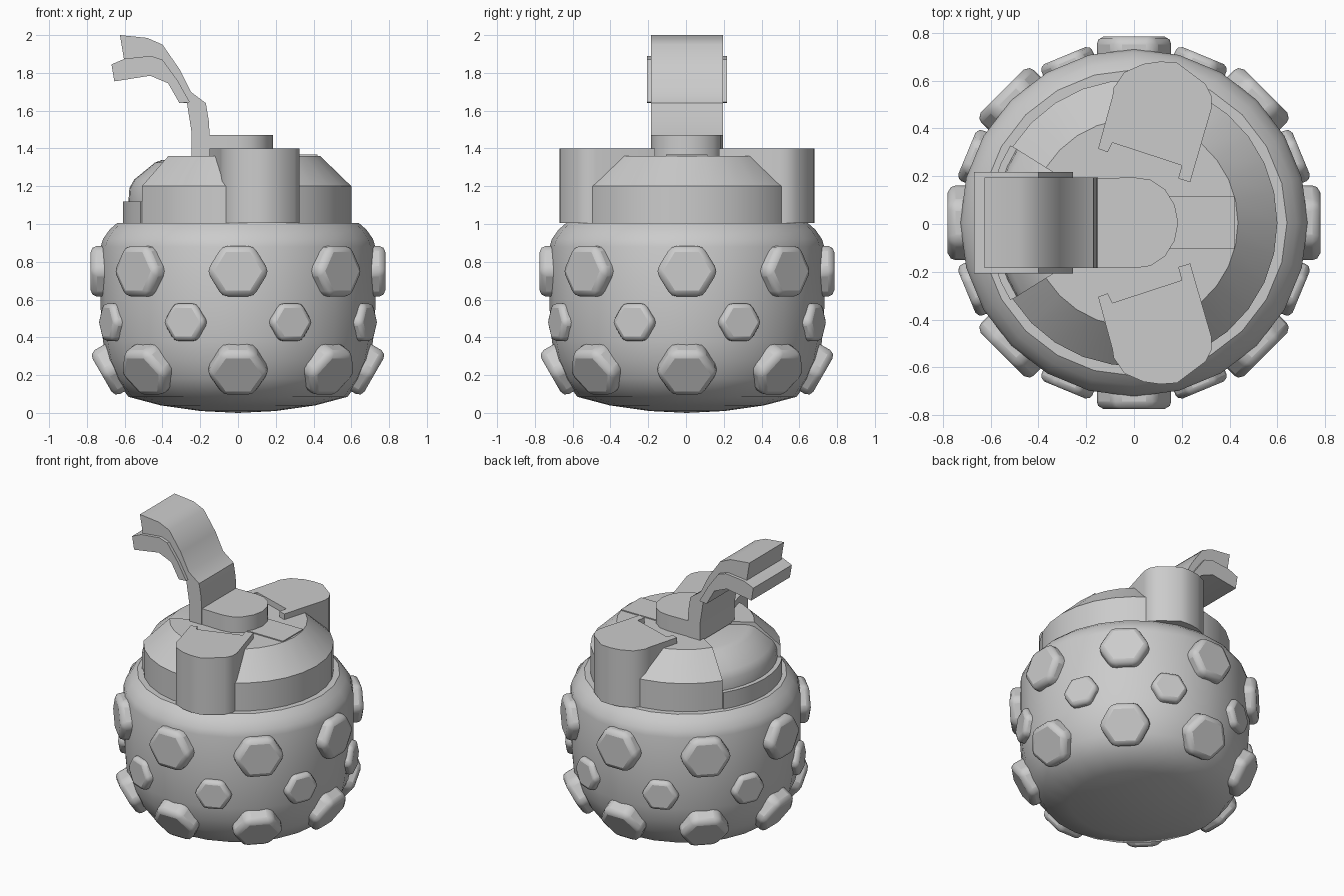
import bpy, bmesh, math
from mathutils import Matrix, Vector

if "Cube" in bpy.data.objects:
    bpy.data.objects.remove(bpy.data.objects["Cube"])

GREY = (0.6, 0.6, 0.6, 1)
mat = bpy.data.materials.new("plain grey")
mat.use_nodes = True
mat.diffuse_color = GREY
mat.node_tree.nodes["Principled BSDF"].inputs["Base Color"].default_value = GREY
CY = 0.005  # shared axis of the body and cap


def finish(name, bm, smooth=None, bevel=0, segments=2):
    bmesh.ops.remove_doubles(bm, verts=bm.verts, dist=0.0005)
    bmesh.ops.recalc_face_normals(bm, faces=bm.faces)
    mesh = bpy.data.meshes.new(name)
    bm.to_mesh(mesh)
    bm.free()
    mesh.materials.append(mat)
    ob = bpy.data.objects.new(name, mesh)
    bpy.context.collection.objects.link(ob)
    if bevel:
        mod = ob.modifiers.new("soft edges", "BEVEL")
        mod.width, mod.segments = bevel, segments
    if smooth:
        bpy.ops.object.select_all(action="DESELECT")
        ob.select_set(True)
        bpy.context.view_layer.objects.active = ob
        bpy.ops.object.shade_smooth_by_angle(angle=math.radians(smooth))
    return ob


def revolve(name, profile, start, end, steps, smooth):
    """Spin an (r, z) profile about the vertical axis; close part turns."""
    bm = bmesh.new()
    rings = []
    for i in range(steps + 1):
        a = math.radians(start + (end - start) * i / steps)
        rings.append([bm.verts.new((r * math.cos(a), r * math.sin(a) + CY, z))
                      for r, z in profile])
    for a, b in zip(rings, rings[1:]):
        for j in range(len(profile) - 1):
            bm.faces.new((a[j], b[j], b[j + 1], a[j + 1]))
    if end - start < 360:
        bm.faces.new(rings[0])
        bm.faces.new(rings[-1])
    return finish(name, bm, smooth)


def extrude(name, points, offset, place, **kw):
    """Extrude a flat outline; place maps an outline point to 3D."""
    bm = bmesh.new()
    face = bm.faces.new([bm.verts.new(place(*p)) for p in points])
    geo = bmesh.ops.extrude_face_region(bm, geom=[face])["geom"]
    bmesh.ops.translate(bm, vec=offset,
                        verts=[v for v in geo if isinstance(v, bmesh.types.BMVert)])
    return finish(name, bm, **kw)


# Rounded body
revolve("body", [(0, 0.0), (0.2, 0.01), (0.41, 0.04), (0.58, 0.085), (0.65, 0.18),
                 (0.695, 0.28), (0.715, 0.38), (0.727, 0.55), (0.727, 0.88),
                 (0.715, 0.92), (0.68, 0.97), (0.64, 1.005), (0, 1.005)],
        0, 360, 24, 40)


# Hexagonal studs in three staggered rows
def stud_row(name, radius, z, size, depth, tilt, turn):
    for i in range(8):
        bm = bmesh.new()
        bmesh.ops.create_cone(bm, cap_ends=True, segments=6, radius1=size,
                              radius2=size, depth=depth)
        if min(abs(v.co.y) for v in bm.verts) > 0.01:
            bmesh.ops.rotate(bm, verts=bm.verts, matrix=Matrix.Rotation(math.pi / 6, 3, "Z"))
        # lay the hexagon upright with its points to the sides, facing +x
        upright = Matrix(((0, 0, 1), (1, 0, 0), (0, 0.94, 0))).to_4x4()
        spin = Matrix.Rotation(math.radians(45 * i + turn), 4, "Z")
        lean = Matrix.Rotation(math.radians(tilt), 4, "Y")
        move = Matrix.Translation(Vector((radius, 0, z)))
        shift = Matrix.Translation(Vector((0, CY, 0)))
        inward = Matrix.Translation(Vector((-depth / 2, 0, 0)))
        bm.transform(shift @ spin @ move @ lean @ inward @ upright)
        finish(f"{name}_{i + 1}", bm, 50, size * 0.2)


stud_row("upper_stud", 0.78, 0.75, 0.165, 0.13, 0, 0)
stud_row("middle_stud", 0.757, 0.48, 0.122, 0.1, 0, 22.5)
stud_row("lower_stud", 0.72, 0.2, 0.165, 0.13, 30, 0)

# Cap: main cone, and a lowered wedge with a rim under the lever
WEDGE = 148
revolve("cap", [(0, 1.0), (0.6, 1.0), (0.6, 1.2), (0.435, 1.36), (0, 1.36)],
        -WEDGE, WEDGE, 24, 30)
revolve("cap_wedge", [(0, 1.0), (0.61, 1.0), (0.61, 1.12), (0.58, 1.12), (0.575, 1.19),
                      (0.55, 1.235), (0.44, 1.325), (0.4, 1.34), (0, 1.34)],
        WEDGE, 360 - WEDGE, 8, 30)

# Thin plate on top of the cap
extrude("cap_plate", [(0.1, -0.11), (0.42, -0.11), (0.42, 0.11), (0.1, 0.11)],
        (0, 0, 0.009), lambda x, y: (x, y + CY, 1.358))

# Two mirrored side lobes with hooked inner ends
lobe = [(-0.15, 0.31), (-0.11, 0.295), (-0.09, 0.335), (0.2, 0.24), (0.185, 0.185),
        (0.235, 0.17), (0.325, 0.48), (0.325, 0.53), (0.3, 0.58), (0.18, 0.67),
        (0.11, 0.675), (0.04, 0.665), (-0.04, 0.63), (-0.085, 0.565), (-0.09, 0.53)]
for side, label in ((1, "back"), (-1, "front")):
    extrude(f"{label}_lobe", lobe, (0, 0, 0.395),
            lambda x, y: (x, side * y + CY, 1.005), smooth=35)

# Central hub that carries the lever
half = [(0.185, 0.0), (0.17, 0.075), (0.13, 0.14), (0.07, 0.18), (0, 0.19), (-0.2, 0.185)]
hub = half + [(x, -y) for x, y in reversed(half[1:])]
extrude("hub", hub, (0, 0, 0.12), lambda x, y: (x, y + CY, 1.35), smooth=35)


# Lever: bent arm with a wider flange under its end
def lever_part(name, points, width, **kw):
    extrude(name, points, (0, 2 * width, 0), lambda x, z: (x, CY - width, z), **kw)


lever_part("lever_arm", [(-0.15, 1.47), (-0.155, 1.55), (-0.17, 1.64), (-0.25, 1.7),
                         (-0.31, 1.82), (-0.4, 1.95), (-0.48, 1.985), (-0.625, 2.0),
                         (-0.6, 1.85), (-0.46, 1.82), (-0.37, 1.76), (-0.29, 1.64),
                         (-0.27, 1.64), (-0.245, 1.48), (-0.245, 1.35), (-0.15, 1.35)],
           0.19, smooth=35)
lever_part("lever_flange", [(-0.67, 1.845), (-0.6, 1.875), (-0.46, 1.89), (-0.4, 1.87),
                            (-0.32, 1.76), (-0.255, 1.645), (-0.31, 1.64), (-0.37, 1.745),
                            (-0.465, 1.785), (-0.655, 1.755)], 0.212, smooth=35)
